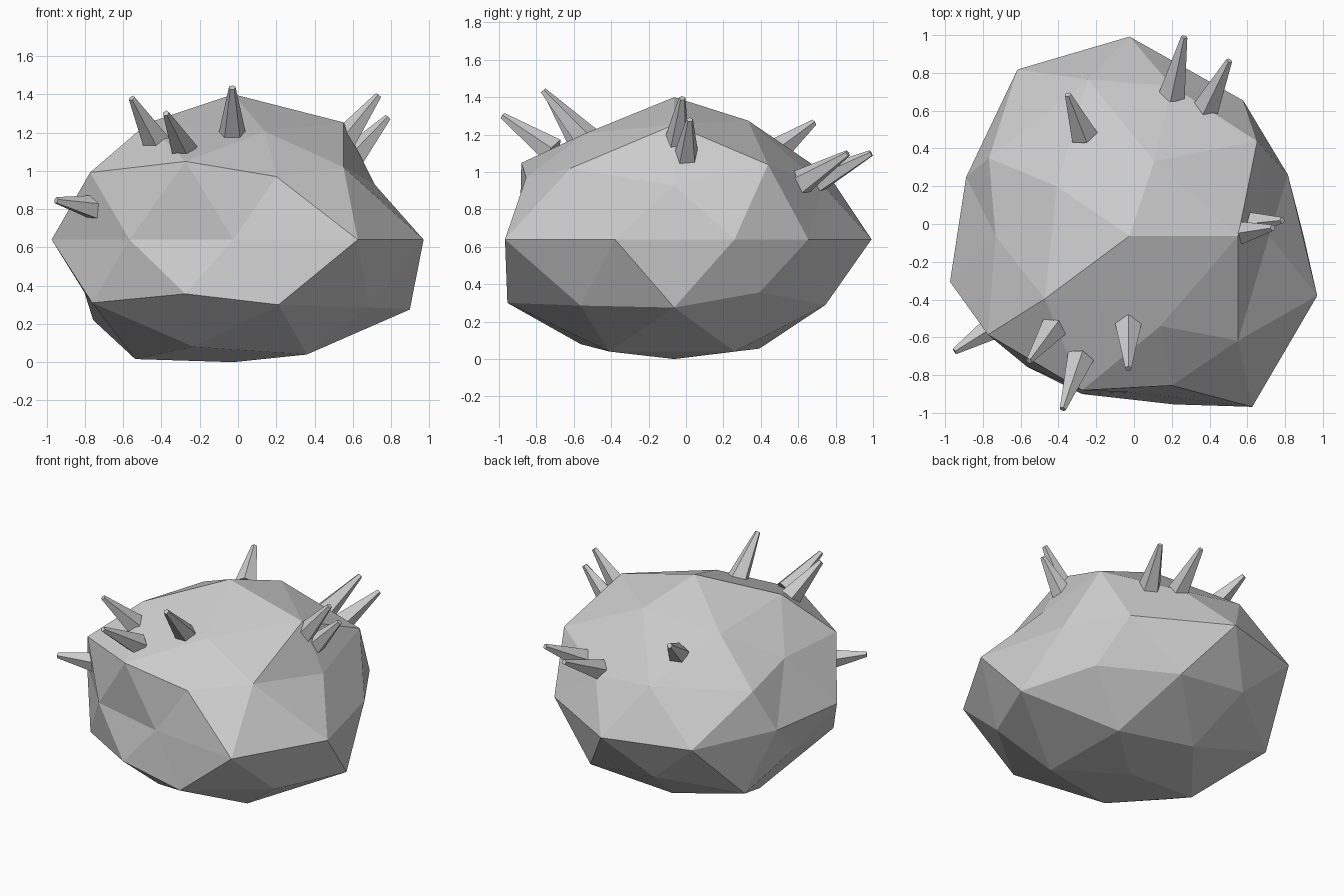
import bpy, bmesh
from math import atan2, degrees
from mathutils import Vector

CX, CY, MID = -0.024, -0.063, 0.64


def finish(bm, name):
    mesh = bpy.data.meshes.new(name)
    bm.to_mesh(mesh)
    bm.free()
    obj = bpy.data.objects.new(name, mesh)
    bpy.context.collection.objects.link(obj)
    return obj


# Lumpy body: icosphere whose rings are pulled to irregular positions,
# ring by ring from bottom to top, each ordered by angle around z
rings = [
    [(CX, CY, 0)],
    [(.348, .26, .04), (-.17, .393, .056), (-.537, CY, .016), (-.23, -.564, .08), (.36, -.41, .04)],
    [(.898, CY, .275), (.23, .746, .29), (-.757, .42, .22), (-.762, -.57, .31), (.212, -.955, .30)],
    [(.65, .393, .356), (-.28, .76, .34), (-.80, CY, .36), (-.275, -.90, .357), (.68, -.564, .286)],
    [(x, y, MID) for x, y in (
        (.815, .26), (.578, .654), (CX, .992), (-.617, .818), (-.889, .248),
        (-.974, -.306), (-.567, -.755), (CX, -.89), (.626, -.968), (.97, -.38))],
    [(.715, CY, .928), (.20, .73, .93), (-.768, .348, .92), (-.773, -.586, .991), (.20, -.855, .97)],
    [(.652, .438, 1.04), (-.245, .765, .98), (-.733, CY, .995), (-.275, -.88, 1.049), (.551, -.617, 1.02)],
    [(.551, CY, 1.253), (.108, .332, 1.275), (-.409, .20, 1.18), (-.472, -.396, 1.25), (.14, -.54, 1.206)],
    [(CX, CY, 1.40)],
]
targets = [p for ring in rings for p in ring]
bm = bmesh.new()
bmesh.ops.create_icosphere(bm, subdivisions=2, radius=1)


def ring_order(v):
    return round(v.co.z, 2), round(degrees(atan2(v.co.y, v.co.x))) % 360


for v, p in zip(sorted(bm.verts, key=ring_order), targets):
    v.co = p
finish(bm, "body")

# Spikes: five-sided blunt cones from base centre to tip centre
spikes = [
    ((-.72, -.53, .80), (-.95, -.675, .845)),
    ((-.43, -.555, 1.16), (-.555, -.725, 1.38)),
    ((-.285, -.71, 1.11), (-.377, -.98, 1.30)),
    ((-.03, -.535, 1.18), (-.03, -.765, 1.435)),
    ((.54, -.05, 1.14), (.735, -.02, 1.395)),
    ((.59, 0, 1.06), (.785, .02, 1.28)),
    ((-.265, .47, 1.10), (-.35, .685, 1.265)),
    ((.20, .68, .94), (.266, .99, 1.10)),
    ((.38, .61, .94), (.504, .865, 1.10)),
]
for i, (base, tip) in enumerate(spikes, 1):
    base, tip = Vector(base), Vector(tip)
    axis = tip - base
    bm = bmesh.new()
    bmesh.ops.create_cone(bm, cap_ends=True, segments=5, radius1=.075,
                          radius2=.018, depth=axis.length)
    obj = finish(bm, f"spike_{i}")
    obj.rotation_mode = 'QUATERNION'
    obj.rotation_quaternion = axis.to_track_quat('Z', 'Y')
    obj.location = (base + tip) / 2
